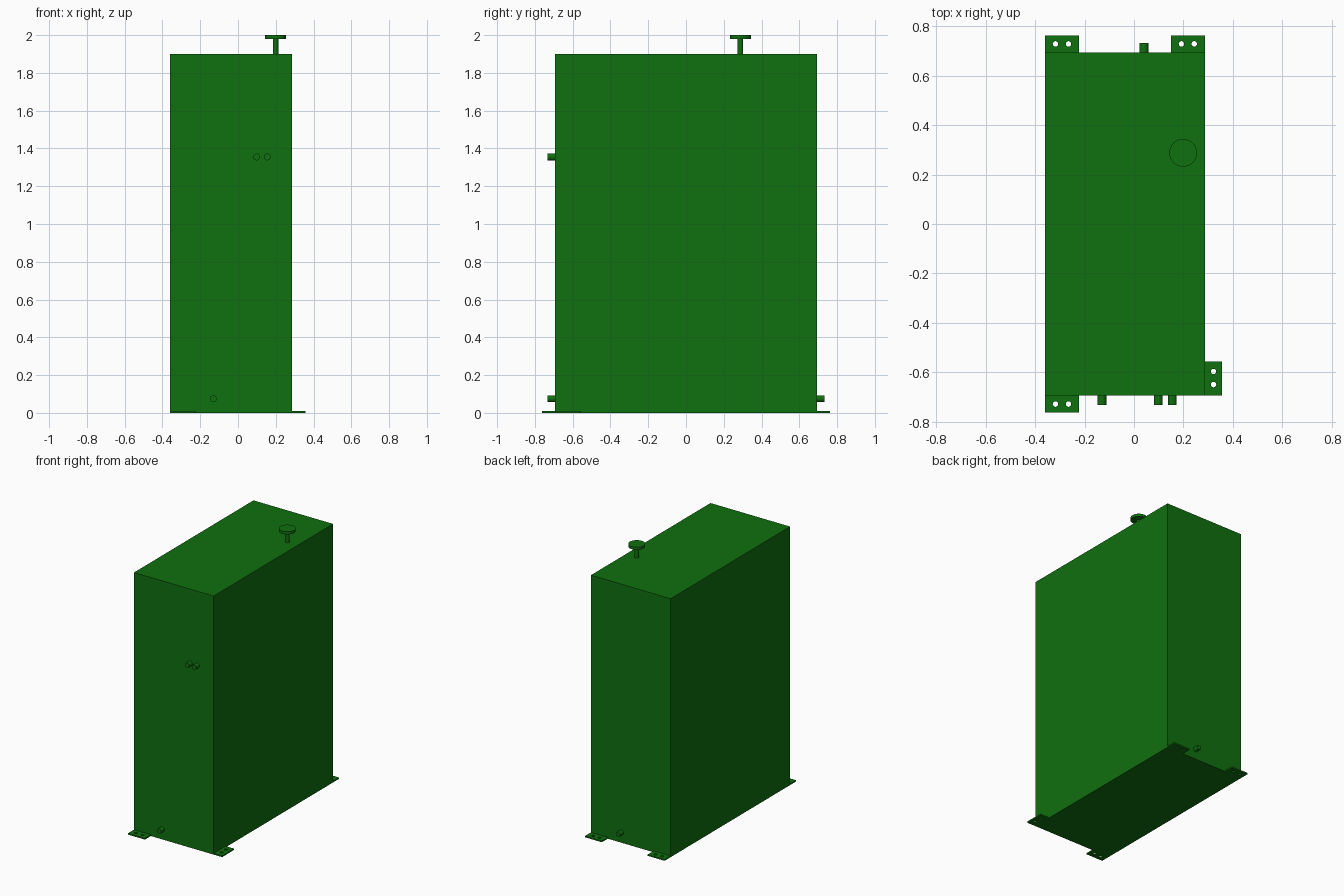
import bpy
from math import pi, sin, cos

if "Cube" in bpy.data.objects:
    bpy.data.objects.remove(bpy.data.objects["Cube"])

green = bpy.data.materials.new("green_paint")
green.diffuse_color = (0.005, 0.16, 0.005, 1)
green.use_nodes = True
green.node_tree.nodes["Principled BSDF"].inputs["Base Color"].default_value = green.diffuse_color


def finish(ob, name):
    ob.name = name
    ob.data.materials.append(green)
    return ob


def box(name, lo, hi):
    bpy.ops.mesh.primitive_cube_add(size=1, location=[(a + b) / 2 for a, b in zip(lo, hi)])
    ob = bpy.context.object
    ob.scale = [b - a for a, b in zip(lo, hi)]
    bpy.ops.object.transform_apply(location=False, rotation=False, scale=True)
    return finish(ob, name)


def cylinder(name, loc, radius, depth, rot=(0, 0, 0)):
    bpy.ops.mesh.primitive_cylinder_add(vertices=40, radius=radius, depth=depth,
                                        location=loc, rotation=rot)
    bpy.ops.object.shade_smooth_by_angle()
    return finish(bpy.context.object, name)


def foot(name, x0, x1, y0, y1, holes, thick=0.01):
    """Flat plate with drilled holes, made from a filled 2D curve."""
    cu = bpy.data.curves.new(name, 'CURVE')
    cu.dimensions = '2D'
    cu.fill_mode = 'BOTH'
    cu.extrude = thick / 2
    loops = [[(x0, y0), (x1, y0), (x1, y1), (x0, y1)]]
    for hx, hy in holes:
        loops.append([(hx + 0.011 * cos(i * pi / 12), hy + 0.011 * sin(i * pi / 12))
                      for i in range(24)])
    for pts in loops:
        sp = cu.splines.new('POLY')
        sp.points.add(len(pts) - 1)
        for p, (x, y) in zip(sp.points, pts):
            p.co = (x, y, 0, 1)
        sp.use_cyclic_u = True
    ob = bpy.data.objects.new(name, cu)
    bpy.context.collection.objects.link(ob)
    ob.location.z = thick / 2
    bpy.ops.object.select_all(action='DESELECT')
    ob.select_set(True)
    bpy.context.view_layer.objects.active = ob
    bpy.ops.object.convert(target='MESH')
    bpy.ops.object.shade_flat()
    finish(bpy.context.object, name)


XL, XR, Y = -0.36, 0.287, 0.694

# Tank body
box("tank_body", (XL, -Y, 0), (XR, Y, 1.9))

# Mounting feet, two holes each
for side, s in (("front", -1), ("back", 1)):
    ya, yb = sorted((s * Y, s * 0.763))
    foot(side + "_left_foot", XL, -0.223, ya, yb, [(-0.318, s * 0.729), (-0.265, s * 0.729)])
foot("back_right_foot", 0.15, XR, Y, 0.763, [(0.192, 0.729), (0.244, 0.729)])
foot("side_foot", XR, 0.357, -Y, -0.556, [(0.322, -0.65), (0.322, -0.597)])

# Pipe stubs on the front and back
for name, x, z, s in (("front_drain_pipe", -0.13, 0.075, -1),
                      ("upper_pipe_left", 0.098, 1.355, -1),
                      ("upper_pipe_right", 0.155, 1.355, -1),
                      ("back_drain_pipe", 0.04, 0.075, 1)):
    cylinder(name, (x, s * 0.707, z), 0.018, 0.05, (pi / 2, 0, 0))

# Filler neck and cap
cylinder("filler_neck", (0.199, 0.288, 1.938), 0.015, 0.09)
cylinder("filler_cap", (0.199, 0.288, 1.99), 0.056, 0.02)
